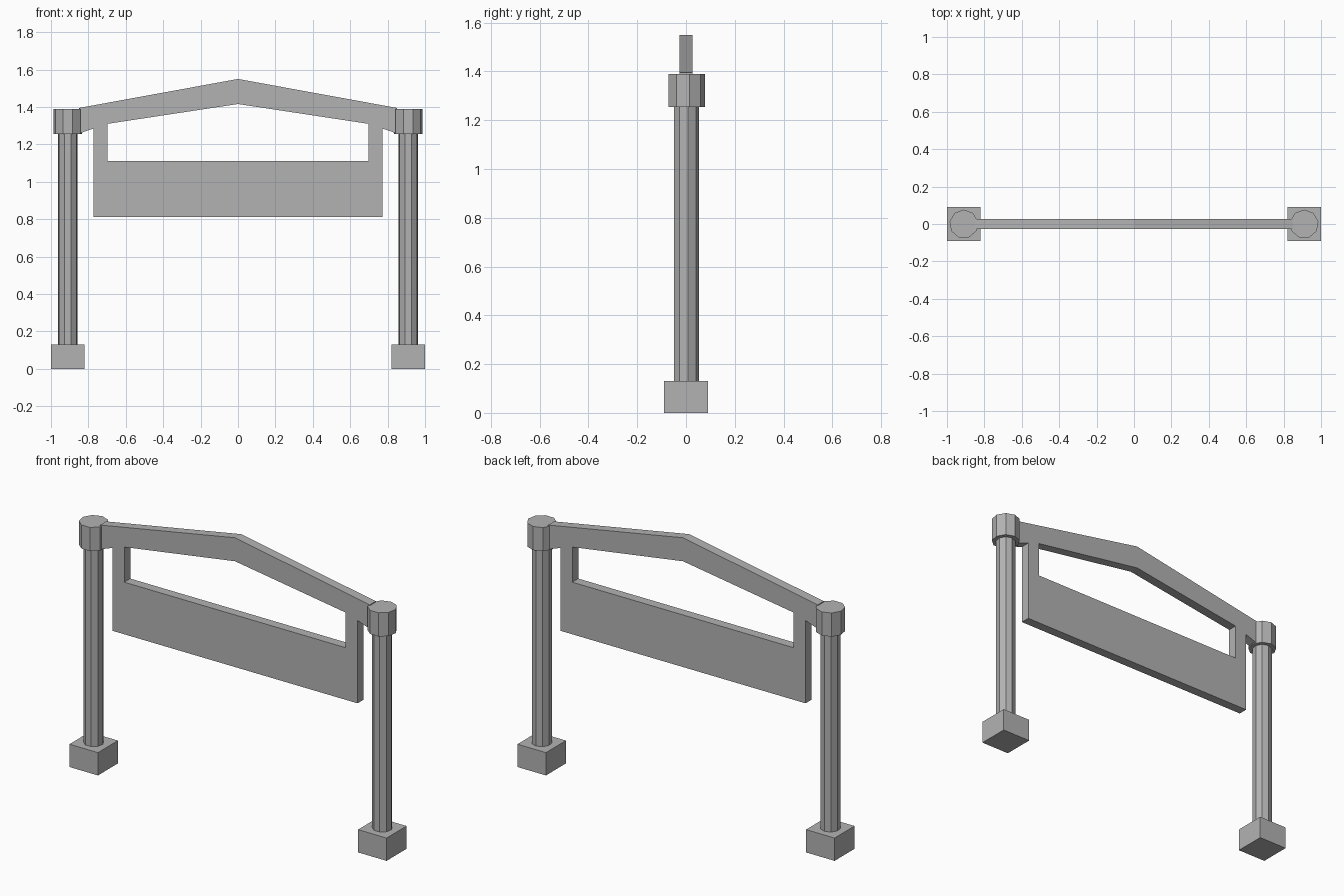
import bpy, bmesh
from math import sin, cos, tau
from mathutils import Vector

default = bpy.data.objects.get("Cube")
if default:
    bpy.data.objects.remove(default, do_unlink=True)

COLOR = (0.45, 0.45, 0.45, 1)
grey = bpy.data.materials.new("plain_grey")
grey.use_nodes = True
grey.diffuse_color = COLOR
grey.node_tree.nodes["Principled BSDF"].inputs["Base Color"].default_value = COLOR


def prism(name, points, direction):
    """Extrude a flat outline along a direction; drop faces on the mirror plane."""
    bm = bmesh.new()
    face = bm.faces.new([bm.verts.new(p) for p in points])
    result = bmesh.ops.extrude_face_region(bm, geom=[face], use_keep_orig=True)
    moved = [v for v in result["geom"] if isinstance(v, bmesh.types.BMVert)]
    bmesh.ops.translate(bm, verts=moved, vec=Vector(direction))
    bmesh.ops.recalc_face_normals(bm, faces=bm.faces)
    seam = [f for f in bm.faces if all(abs(v.co.x) < 1e-5 for v in f.verts)]
    bmesh.ops.delete(bm, geom=seam, context='FACES_ONLY')
    mesh = bpy.data.meshes.new(name)
    bm.to_mesh(mesh)
    bm.free()
    mesh.materials.append(grey)
    obj = bpy.data.objects.new(name, mesh)
    bpy.context.collection.objects.link(obj)
    return obj


def ring(x, z, radius, sides=9):
    return [(x + radius * sin(tau * i / sides), radius * cos(tau * i / sides), z)
            for i in range(sides)]


# Two posts, each with a square footing and a faceted cap
FOOT, FOOT_TOP, CAP_BOTTOM, CAP_TOP = 0.09, 0.13, 1.255, 1.39
for side, x in (("left", 0.91), ("right", -0.91)):
    square = [(x + sx * FOOT, sy * FOOT, 0)
              for sx, sy in ((-1, -1), (1, -1), (1, 1), (-1, 1))]
    prism(side + "_footing", square, (0, 0, FOOT_TOP))
    prism(side + "_post", ring(x, FOOT_TOP, 0.053), (0, 0, CAP_BOTTOM - FOOT_TOP))
    prism(side + "_cap", ring(x, CAP_BOTTOM, 0.077), (0, 0, CAP_TOP - CAP_BOTTOM))

# Gabled beam with hangers and sign panel, drawn as one half and mirrored
THICK = 0.054
half = [(0, 1.55), (0.85, 1.395), (0.85, 1.258), (0.773, 1.285), (0.773, 0.813),
        (0, 0.813), (0, 1.11), (0.698, 1.11), (0.698, 1.31), (0, 1.416)]
frame = prism("gable_sign_frame", [(x, -THICK / 2, z) for x, z in half], (0, THICK, 0))
mirror = frame.modifiers.new("mirror_halves", 'MIRROR')
mirror.use_clip = True
